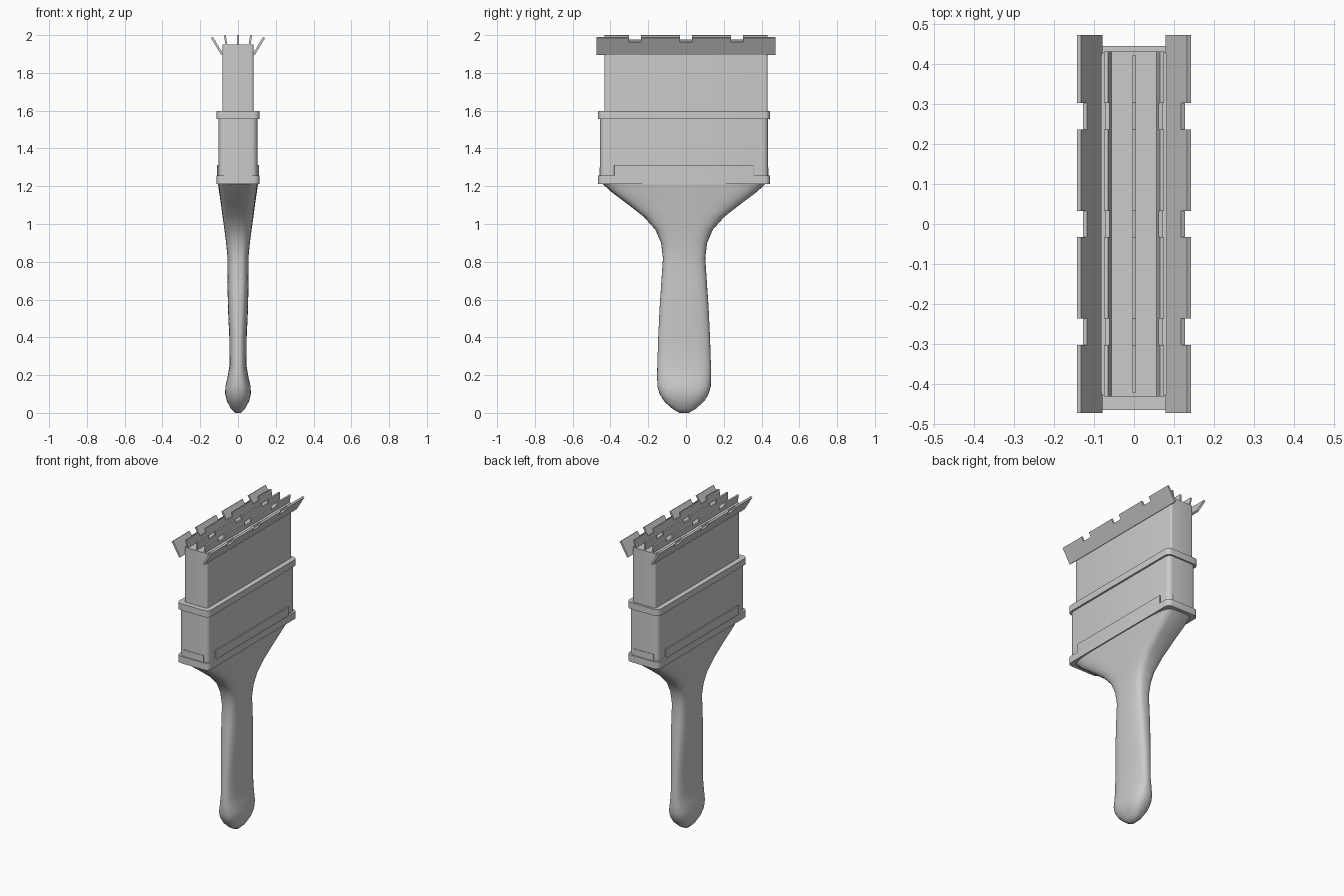
import bpy, bmesh, math

cube = bpy.data.objects.get("Cube")
if cube:
    bpy.data.objects.remove(cube, do_unlink=True)

grey = bpy.data.materials.new("plain_grey")
grey.use_nodes = True
grey.diffuse_color = (0.6, 0.6, 0.6, 1)
grey.node_tree.nodes["Principled BSDF"].inputs["Base Color"].default_value = (0.6, 0.6, 0.6, 1)


def finish(bm, name, angle=40):
    """Turn a bmesh into a shaded object."""
    bmesh.ops.recalc_face_normals(bm, faces=bm.faces)
    mesh = bpy.data.meshes.new(name)
    bm.to_mesh(mesh)
    bm.free()
    mesh.materials.append(grey)
    obj = bpy.data.objects.new(name, mesh)
    bpy.context.collection.objects.link(obj)
    bpy.ops.object.select_all(action='DESELECT')
    obj.select_set(True)
    bpy.context.view_layer.objects.active = obj
    bpy.ops.object.shade_smooth_by_angle(angle=math.radians(angle))
    return obj


def loft(name, rings, angle=40):
    """Skin closed rings of points and cap both ends."""
    bm = bmesh.new()
    loops = [[bm.verts.new(p) for p in ring] for ring in rings]
    n = len(loops[0])
    for a, b in zip(loops, loops[1:]):
        for i in range(n):
            j = (i + 1) % n
            bm.faces.new((a[i], a[j], b[j], b[i]))
    bm.faces.new(loops[0])
    bm.faces.new(loops[-1])
    return finish(bm, name, angle)


def rounded_ring(hx, hy, r, z, cy):
    """Rectangle outline with rounded corners."""
    pts = []
    for k, (sx, sy) in enumerate(((1, 1), (-1, 1), (-1, -1), (1, -1))):
        for s in range(5):
            a = (k + s / 4) * math.pi / 2
            pts.append((sx * (hx - r) + r * math.cos(a),
                        cy + sy * (hy - r) + r * math.sin(a), z))
    return pts


def slab(name, hx, hy, z0, z1, r, cy=-0.01):
    return loft(name, [rounded_ring(hx, hy, r, z, cy) for z in (z0, z1)])


def oval_ring(hx, hy, power, z, cy=-0.01, n=40):
    """Superellipse outline."""
    pts = []
    for i in range(n):
        a = 2 * math.pi * i / n
        c, s = math.cos(a), math.sin(a)
        pts.append((hx * math.copysign(abs(c) ** (2 / power), c),
                    cy + hy * math.copysign(abs(s) ** (2 / power), s), z))
    return pts


# Handle: height, half thickness, half width
handle_profile = [
    (0, .015, .025), (.02, .036, .06), (.06, .058, .105), (.1, .068, .13),
    (.14, .067, .141), (.19, .055, .143), (.25, .045, .142), (.4, .046, .137),
    (.55, .053, .13), (.7, .056, .12), (.82, .055, .112), (.9, .063, .122),
    (.97, .072, .152), (1.04, .082, .215), (1.11, .091, .305),
    (1.17, .1, .385), (1.22, .107, .44)]
handle_rings = []
for z, hx, hy in handle_profile:
    power = 2.5 + 0.7 * z + max(0, z - 0.95) * 8
    handle_rings.append(oval_ring(hx, hy, power, z))
loft("handle", handle_rings, 50)

# Metal ferrule with its two bands
slab("ferrule", .102, .445, 1.25, 1.57, .03)
slab("lower_band", .113, .455, 1.213, 1.258, .03)
slab("upper_band", .114, .455, 1.555, 1.597, .03)

# Low raised ridges above the lower band
for side, sign in (("left", 1), ("right", -1)):
    slab(side + "_ridge", .004, .37, 1.25, 1.313, .003).location.x = sign * .106
for end, sign in (("front", -1), ("back", 1)):
    slab(end + "_ridge", .075, .004, 1.25, 1.3, .003, 0).location.y = sign * .444 - .01

# Bristle block
slab("bristle_block", .082, .432, 1.58, 1.95, .012, 0)


def blade(name, x0, z0, x1, z1, hy, thick, notch_z):
    """Slanted strip whose upper edge has three notches."""
    edges = [-hy]
    for c in (-.27, 0, .27):
        edges += [c - .033, c + .033]
    edges.append(hy)
    outline = [(-hy, z0)]
    for i in range(0, len(edges), 2):
        a, b = edges[i], edges[i + 1]
        if i:
            outline.append((a, notch_z))
        outline += [(a, z1), (b, z1)]
        if i < len(edges) - 2:
            outline.append((b, notch_z))
    outline.append((hy, z0))
    slope = (x1 - x0) / (z1 - z0)
    length = math.hypot(x1 - x0, z1 - z0)
    nx, nz = (z1 - z0) / length * thick / 2, -(x1 - x0) / length * thick / 2
    loft(name, [[(x0 + (z - z0) * slope + s * nx, y, z + s * nz)
                 for y, z in outline] for s in (-1, 1)], 20)


# Bristle tips fanned out of the top
for side, s in (("left", 1), ("right", -1)):
    blade(side + "_outer_tips", s * .084, 1.898, s * .138, 1.988, .473, .012, 1.963)
    blade(side + "_inner_tips", s * .056, 1.92, s * .07, 1.999, .432, .01, 1.975)
blade("centre_tips", 0, 1.93, 0, 2.0, .422, .011, 1.975)
